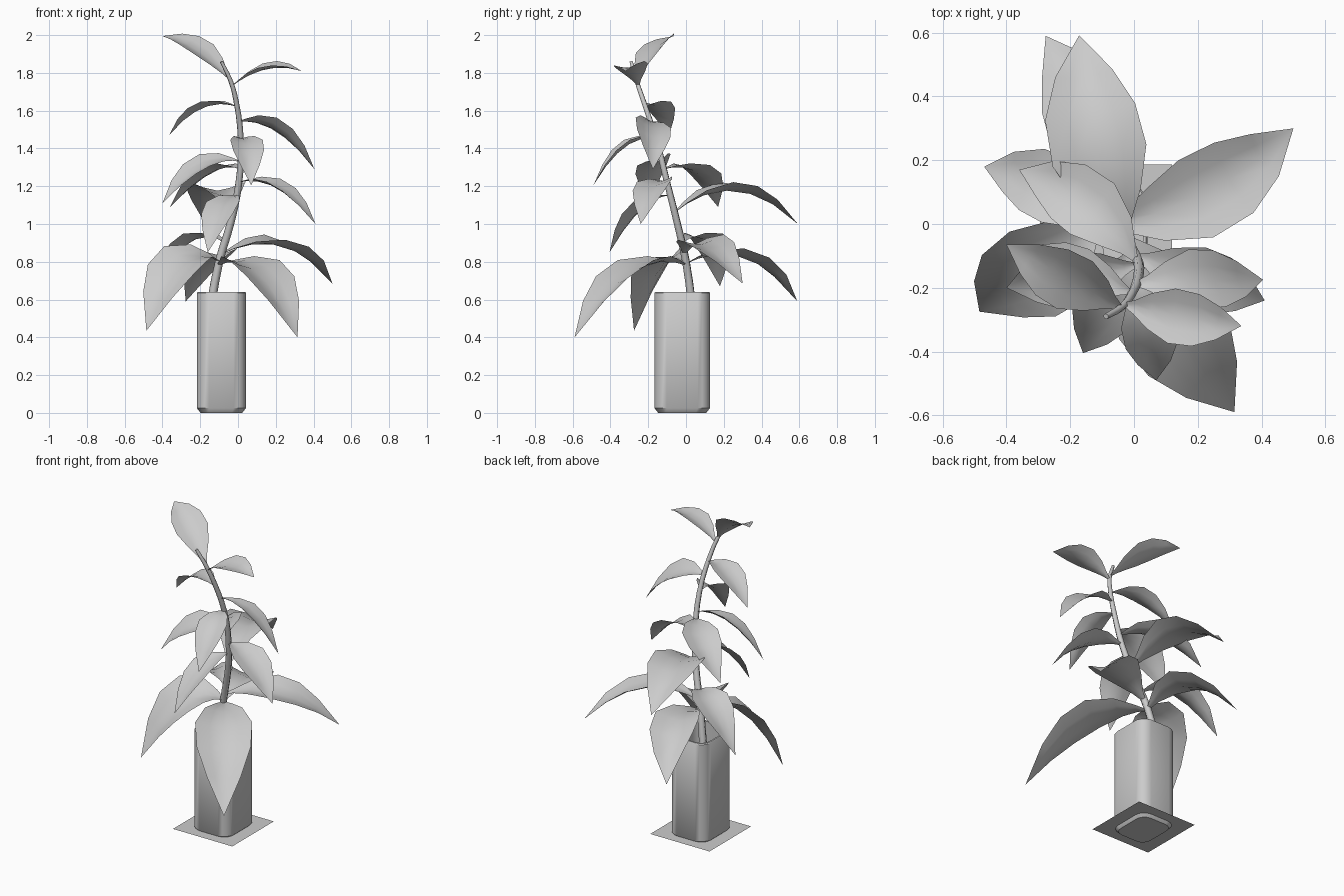
import bpy, bmesh, math
from mathutils import Vector, Matrix

if "Cube" in bpy.data.objects:
    bpy.data.objects.remove(bpy.data.objects["Cube"])

CX, CY = -0.088, -0.02
UP = Vector((0, 0, 1))


def finish(bm, name, angle=None):
    bmesh.ops.recalc_face_normals(bm, faces=bm.faces[:])
    me = bpy.data.meshes.new(name)
    bm.to_mesh(me)
    bm.free()
    ob = bpy.data.objects.new(name, me)
    bpy.context.collection.objects.link(ob)
    if angle:
        for o in bpy.context.selected_objects:
            o.select_set(False)
        ob.select_set(True)
        bpy.context.view_layer.objects.active = ob
        bpy.ops.object.shade_smooth_by_angle(angle=math.radians(angle))
    return ob


def rounded_ring(bm, inset, z, hx=0.13, hy=0.147, r=0.065, seg=4):
    r2 = r - inset * 0.5
    ring = []
    for q, (sx, sy) in enumerate([(1, 1), (-1, 1), (-1, -1), (1, -1)]):
        for i in range(seg + 1):
            a = math.pi / 2 * (q + i / seg)
            ring.append(bm.verts.new((CX + sx * (hx - inset - r2) + r2 * math.cos(a),
                                      CY + sy * (hy - inset - r2) + r2 * math.sin(a), z)))
    return ring


# Pot: hollow rounded square with chamfered foot and thin rim
bm = bmesh.new()
rings = [rounded_ring(bm, i, z) for i, z in
         [(0.02, 0), (0, 0.025), (0, 0.635), (0.004, 0.64), (0.014, 0.64), (0.014, 0.03)]]
for a, b in zip(rings, rings[1:]):
    n = len(a)
    for i in range(n):
        bm.faces.new((a[i], a[(i + 1) % n], b[(i + 1) % n], b[i]))
bm.faces.new(rings[0])
bm.faces.new(rings[-1])
finish(bm, "pot", 40)

# Flat square mat around the foot of the pot
bm = bmesh.new()
bmesh.ops.create_grid(bm, x_segments=1, y_segments=1, size=0.207,
                      matrix=Matrix.Translation((CX, CY, 0.018)))
finish(bm, "mat")

# Leaning stem: tapered tube along a bent path (x, y, z, radius)
path = [(-0.155, 0.04, 0.50, 0.024), (-0.10, 0.0, 0.80, 0.022), (-0.035, -0.05, 1.02, 0.02),
        (0.005, -0.10, 1.22, 0.018), (0.015, -0.155, 1.44, 0.016),
        (-0.01, -0.225, 1.65, 0.014), (-0.04, -0.262, 1.76, 0.012), (-0.088, -0.29, 1.86, 0.009)]
cu = bpy.data.curves.new("stem", 'CURVE')
cu.dimensions = '3D'
cu.bevel_depth = 1.0
cu.bevel_resolution = 1
cu.resolution_u = 3
cu.use_fill_caps = True
sp = cu.splines.new('BEZIER')
sp.bezier_points.add(len(path) - 1)
for p, (x, y, z, r) in zip(sp.bezier_points, path):
    p.co = (x, y, z)
    p.radius = r
    p.handle_left_type = p.handle_right_type = 'AUTO'
bpy.context.collection.objects.link(bpy.data.objects.new("stem", cu))


def stem_at(z):
    for a, b in zip(path, path[1:]):
        if a[2] <= z <= b[2]:
            return Vector(a[:3]).lerp(Vector(b[:3]), (z - a[2]) / (b[2] - a[2]))


# Width of a leaf along its length
PROFILE = [(0, 0.06), (0.1, 0.26), (0.24, 0.65), (0.43, 1.0), (0.62, 0.95), (0.8, 0.6), (1, 0)]


def leaf(name, base_z, tip, bulge, roll=0.0, bend=0.0, wide=1.0):
    base, tip = stem_at(base_z), Vector(tip)
    flat = Vector((tip.x - base.x, tip.y - base.y, 0)).normalized()
    across = flat.cross(UP)
    ctrl = (base + tip) / 2 + UP * bulge * 2 + across * bend * 2
    half = 0.2 * wide * ((tip - base).length + 3 * bulge ** 2)
    bm = bmesh.new()
    rows = []
    for t, w in PROFILE:
        c = base * (1 - t) ** 2 + ctrl * 2 * t * (1 - t) + tip * t * t
        tan = ((ctrl - base) * (1 - t) + (tip - ctrl) * t).normalized()
        level = tan.cross(UP).normalized()
        side = Matrix.Rotation(math.radians(roll), 3, tan) @ level
        nor = side.cross(tan).normalized()
        if w == 0:
            rows.append([bm.verts.new(c)])
        else:
            rows.append([bm.verts.new(c + side * u * w * half + nor * abs(u) ** 1.4 * w * half * 0.3)
                         for u in (-1, -0.5, 0, 0.5, 1)])
    for a, b in zip(rows, rows[1:]):
        for i in range(4):
            bm.faces.new((a[i], a[i + 1], b[i + 1], b[i]) if len(b) > 1 else (a[i], a[i + 1], b[0]))
    finish(bm, name, 60)


# Leaves from the bottom up: attachment height, tip, arch, roll, sideways bend, width
LEAVES = [
    (0.78, (0.315, -0.59, 0.40), 0.15, 0, 0, 0.92),
    (0.79, (-0.277, 0.59, 0.59), 0.13, 0, 0.05, 0.95),
    (0.80, (-0.485, -0.275, 0.435), 0.16, -18, 0.01, 1.2),
    (0.84, (0.50, 0.30, 0.685), 0.12, 6, 0.05, 0.92),
    (0.90, (-0.47, 0.18, 0.67), 0.12, 0, 0.035, 1),
    (1.06, (-0.172, 0.592, 1.0), 0.145, 0, -0.02, 1.03),
    (1.15, (-0.16, -0.405, 0.85), 0.075, 0, 0, 1),
    (1.22, (0.41, -0.24, 1.0), 0.08, 5, 0, 1),
    (1.29, (-0.36, 0.17, 1.09), 0.08, 0, 0.045, 1),
    (1.33, (-0.40, -0.20, 1.11), 0.08, -20, 0, 1),
    (1.45, (0.07, -0.49, 1.205), 0.08, 0, -0.005, 1),
    (1.54, (0.405, -0.175, 1.29), 0.08, -18, 0, 1),
    (1.62, (-0.365, -0.09, 1.47), 0.07, 0, 0, 1),
    (1.73, (0.337, -0.32, 1.81), 0.05, 8, 0.005, 1.12),
    (1.76, (-0.40, -0.065, 1.995), 0.045, -16, 0, 1),
]
for i, spec in enumerate(LEAVES):
    leaf("leaf_%02d" % (i + 1), *spec)
